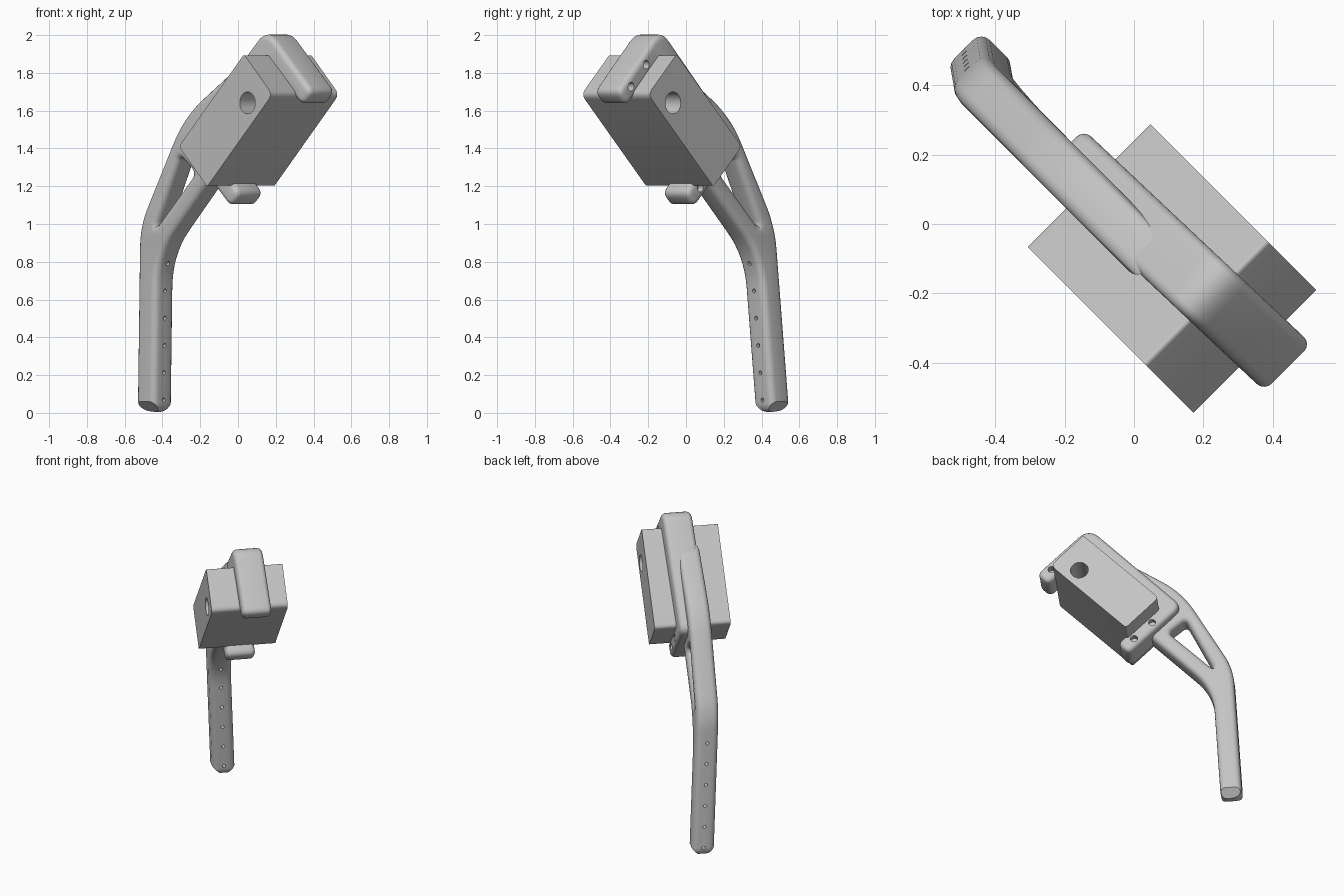
import bpy, bmesh, math
from mathutils import Matrix, Vector

old = bpy.data.objects.get("Cube")
if old:
    bpy.data.objects.remove(old, do_unlink=True)

grey = bpy.data.materials.new("plain grey")
grey.use_nodes = True
COLOUR = (0.55, 0.55, 0.55, 1)
grey.diffuse_color = COLOUR
grey.node_tree.nodes["Principled BSDF"].inputs["Base Color"].default_value = COLOUR

# Working frame: x runs along the bracket, y is up, z is across its thickness
S = math.sqrt(0.5)
FRAME = Matrix(((S, 0, -S, 0), (-S, 0, -S, 0), (0, 1, 0, 0), (0, 0, 0, 1)))
HEAD = Vector((0.17, 1.548))


def head(a, b):
    """Point in the head's own axes, which lean 45 degrees."""
    return HEAD + Vector((a - b, a + b)) * S


def rounded(corners, steps=8):
    """Polygon with each corner (point, size) replaced by a smooth bend."""
    out = []
    n = len(corners)
    for i, (p, d) in enumerate(corners):
        p = Vector(p)
        if d == 0:
            out.append(p)
            continue
        a = p + (Vector(corners[i - 1][0]) - p).normalized() * d
        b = p + (Vector(corners[(i + 1) % n][0]) - p).normalized() * d
        for k in range(steps + 1):
            t = k / steps
            out.append(a * (1 - t) ** 2 + p * 2 * t * (1 - t) + b * t * t)
    return out


def evaluated_mesh(ob):
    deps = bpy.context.evaluated_depsgraph_get()
    return bpy.data.meshes.new_from_object(ob.evaluated_get(deps))


def slab(outlines, half, fillet=0.0):
    """Filled profile given thickness and rounded rims, as a mesh."""
    curve = bpy.data.curves.new("profile", 'CURVE')
    curve.dimensions = '2D'
    curve.fill_mode = 'BOTH'
    curve.extrude = half - fillet
    curve.bevel_depth = fillet
    curve.bevel_resolution = 3
    curve.offset = -fillet
    for pts in outlines:
        sp = curve.splines.new('POLY')
        sp.points.add(len(pts) - 1)
        for q, p in zip(sp.points, pts):
            q.co = (p.x, p.y, 0, 1)
        sp.use_cyclic_u = True
    ob = bpy.data.objects.new("profile", curve)
    bpy.context.collection.objects.link(ob)
    bm = bmesh.new()
    bm.from_mesh(evaluated_mesh(ob))
    bpy.data.objects.remove(ob)
    bmesh.ops.remove_doubles(bm, verts=bm.verts, dist=0.0002)
    return bm


def shade(mesh):
    mesh.shade_smooth()
    mesh.set_sharp_from_angle(angle=math.radians(35))


def finish(name, bm, across=0.0):
    """Place a working-frame mesh in the scene."""
    bmesh.ops.transform(bm, verts=bm.verts,
                        matrix=FRAME @ Matrix.Translation((0, 0, -across)))
    bmesh.ops.recalc_face_normals(bm, faces=bm.faces)
    mesh = bpy.data.meshes.new(name)
    bm.to_mesh(mesh)
    bm.free()
    mesh.materials.append(grey)
    shade(mesh)
    ob = bpy.data.objects.new(name, mesh)
    bpy.context.collection.objects.link(ob)
    return ob


def drill(target, spots, radius, depth, turn=Matrix()):
    """Cut round holes at the given working-frame centres."""
    bm = bmesh.new()
    for s in spots:
        bmesh.ops.create_cone(bm, cap_ends=True, segments=16, radius1=radius,
                              radius2=radius, depth=depth,
                              matrix=Matrix.Translation(s) @ turn)
    cutter = finish("hole_cutter", bm)
    mod = target.modifiers.new("holes", 'BOOLEAN')
    mod.operation = 'DIFFERENCE'
    mod.solver = 'EXACT'
    mod.use_hole_tolerant = True
    mod.object = cutter
    mesh = evaluated_mesh(target)
    target.modifiers.clear()
    shade(mesh)
    target.data = mesh
    bpy.data.objects.remove(cutter)


# Block with a round bore through it
L, W = 0.345, 0.15
block = rounded([(head(-L, -W), 0.015), (head(L, -W), 0.04),
                 (head(L, W), 0.015), (head(-L, W), 0.03)])
bore = [head(0.182, -0.05) + Vector((math.cos(t), math.sin(t))) * 0.058
        for t in (k * math.tau / 32 for k in range(32))]
finish("block", slab([block, bore], 0.25), -0.013)

# Clamp plate wrapping the top and both ends of the block, set slightly askew
E, N, T, B = 0.428, 0.32, 0.265, -0.212
plate = rounded([(head(-E, B - 0.01), 0.046), (head(-N, B - 0.01), 0.046),
                 (head(-N, 0.03), 0), (head(N, 0.03), 0),
                 (head(N, B), 0.046), (head(E, B), 0.046),
                 (head(E, T), 0.1), (head(-E, T), 0.07)])
bm = slab([plate], 0.096, 0.03)
for v in bm.verts:
    v.co.z -= 0.008 + 0.03 * (v.co.x - HEAD.x)
clamp = finish("clamp_plate", bm)
drill(clamp,
      [(*head(a, b), -0.11) for a in (-0.378, 0.378) for b in (0.04, -0.125)],
      0.023, 0.1)

# Forked arm with a triangular window
outline = rounded([((-0.707, 0.015), 0.056), ((-0.645, 0.99), 0.12),
                   ((-0.315, 1.57), 0.16), ((0.12, 1.855), 0),
                   ((0.12, 1.7), 0), ((0.0, 1.35), 0), ((-0.08, 1.27), 0),
                   ((-0.515, 0.83), 0.17), ((-0.568, 0.0), 0.056)])
window = rounded([((-0.34, 1.36), 0.035), ((-0.228, 1.268), 0.035),
                  ((-0.53, 0.97), 0.06)])
bm = slab([outline, window], 0.073, 0.035)

# Wedge-shaped foot of the arm
for s in (-1, 1):
    bmesh.ops.bisect_plane(bm, geom=bm.verts[:] + bm.edges[:] + bm.faces[:],
                           plane_co=(0, 0.06, s * 0.073),
                           plane_no=(0, -1, s), clear_outer=True)
    rim = [e for e in bm.edges if e.is_boundary]
    bmesh.ops.holes_fill(bm, edges=rim, sides=0)


def lean(z):
    """Sideways drift of the arm with height."""
    return 0.011 - 0.045 * min(z, 1.0)


for v in bm.verts:
    v.co.z -= lean(v.co.y)
arm = finish("forked_arm", bm)

# Row of small pin holes through the lower arm
drill(arm,
      [(-0.635 + 0.06 * z, z, -lean(z))
       for z in (0.068 + 0.1445 * k for k in range(6))],
      0.011, 0.19, Matrix.Rotation(math.pi / 2, 4, 'Y'))
